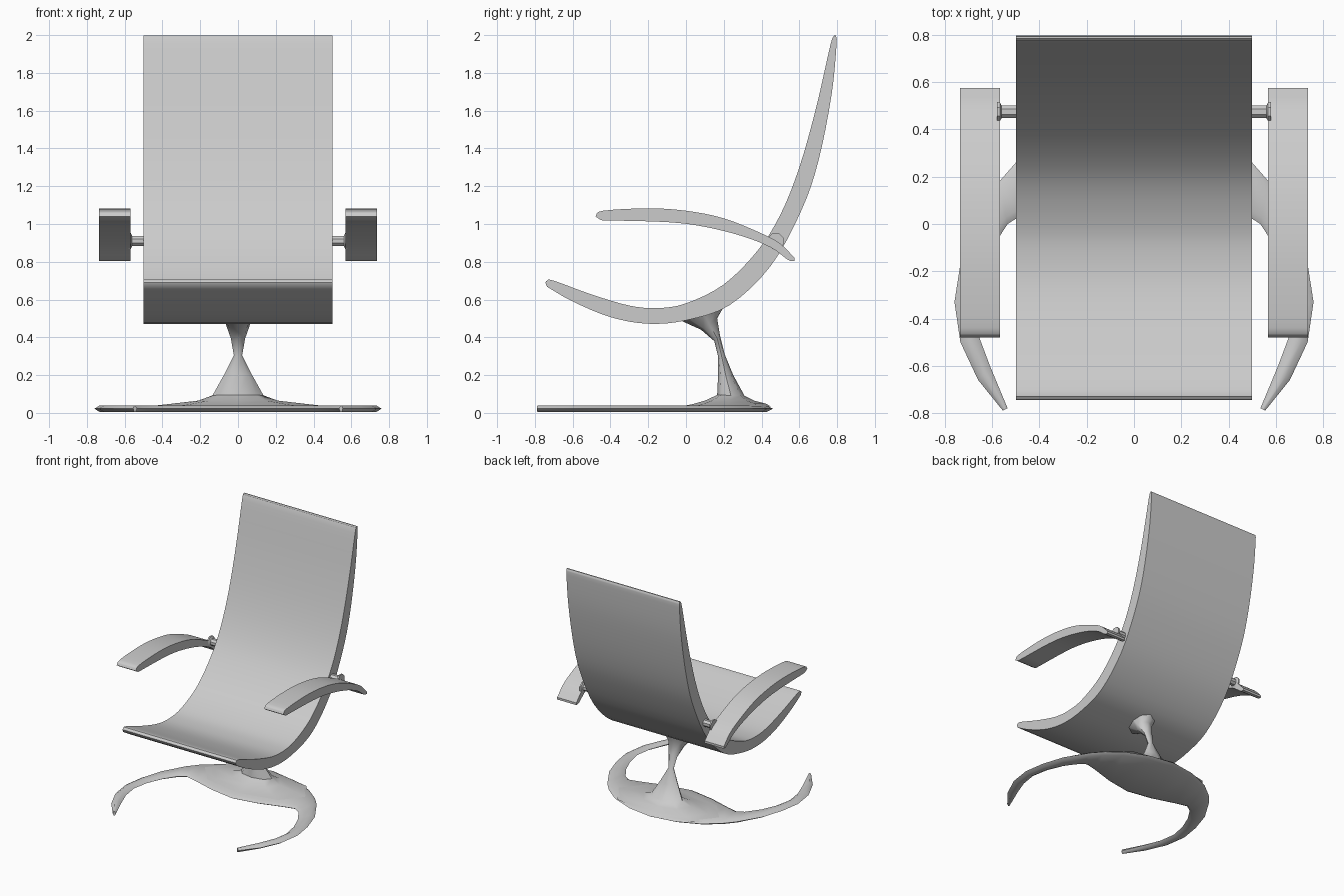
import bpy
import bmesh
import math
from mathutils import Vector

if "Cube" in bpy.data.objects:
    bpy.data.objects.remove(bpy.data.objects["Cube"], do_unlink=True)

COLOUR = (0.6, 0.6, 0.6, 1.0)
grey = bpy.data.materials.new("light grey")
grey.use_nodes = True
grey.diffuse_color = COLOUR
grey.node_tree.nodes["Principled BSDF"].inputs["Base Color"].default_value = COLOUR


def smooth_line(points, steps=4):
    """Catmull-Rom curve through the given points."""
    pts = [Vector(p) for p in points]
    pts = [2 * pts[0] - pts[1]] + pts + [2 * pts[-1] - pts[-2]]
    line = []
    for a, b, c, d in zip(pts, pts[1:], pts[2:], pts[3:]):
        for i in range(steps):
            t = i / steps
            line.append(0.5 * (2 * b + (c - a) * t
                               + (2 * a - 5 * b + 4 * c - d) * t ** 2
                               + (3 * b - a - 3 * c + d) * t ** 3))
    return line + [pts[-2]]


def loft(name, rings, angle=40):
    """Skin a row of closed rings, cap both ends and shade smooth."""
    bm = bmesh.new()
    rows = [[bm.verts.new(p) for p in ring] for ring in rings]
    n = len(rows[0])
    for a, b in zip(rows, rows[1:]):
        for i in range(n):
            j = (i + 1) % n
            bm.faces.new((a[i], a[j], b[j], b[i]))
    bm.faces.new(rows[0])
    bm.faces.new(rows[-1])
    bmesh.ops.recalc_face_normals(bm, faces=bm.faces)
    mesh = bpy.data.meshes.new(name)
    bm.to_mesh(mesh)
    bm.free()
    mesh.materials.append(grey)
    obj = bpy.data.objects.new(name, mesh)
    bpy.context.collection.objects.link(obj)
    bpy.ops.object.select_all(action="DESELECT")
    obj.select_set(True)
    bpy.context.view_layer.objects.active = obj
    bpy.ops.object.shade_smooth_by_angle(angle=math.radians(angle))
    return obj


def slab(name, upper, lower, x0, x1):
    """Side profile of two curves, stretched from x0 to x1."""
    outline = smooth_line(upper) + smooth_line(lower)
    return loft(name, [[(x, p.x, p.y) for p in outline] for x in (x0, x1)])


# Seat and back in one curved shell
seat_upper = [(-.745, .69), (-.735, .70), (-.70, .70), (-.5, .627), (-.3, .568), (-.15, .555),
              (0, .58), (.2, .68), (.38, .86), (.5, 1.05), (.6, 1.3),
              (.69, 1.62), (.765, 1.95), (.785, 1.998)]
seat_lower = [(.793, 1.998), (.797, 1.95), (.77, 1.68), (.7, 1.33), (.61, 1.07),
              (.45, .78), (.23, .57), (0, .49), (-.2, .472), (-.4, .507),
              (-.6, .59), (-.735, .667)]
slab("seat_shell", seat_upper, seat_lower, -.5, .5)

# Armrests and the short rods that hold them
arm_upper = [(-.48, 1.04), (-.44, 1.07), (-.2, 1.083), (0, 1.07), (.2, 1.03),
             (.4, .95), (.5, .895), (.575, .82)]
arm_lower = [(.575, .803), (.54, .81), (.45, .875), (.3, .935), (.1, .985),
             (-.1, 1.01), (-.45, 1.02)]
for side, label in ((1, "left"), (-1, "right")):
    slab(label + "_armrest", arm_upper, arm_lower, side * .568, side * .737)
    rod = []
    for x, r in ((.45, .028), (.56, .028), (.568, .045), (.58, .045)):
        turns = [math.tau * (k + .5) / 8 for k in range(8)]
        rod.append([(side * x, .475 + r * math.cos(t), .91 + r * math.sin(t)) for t in turns])
    loft(label + "_arm_rod", rod, 30)

# Crescent floor base: outer and inner edge from the middle to a tip
outer = [(0, .46), (.2, .43), (.38, .355), (.5, .26), (.57, .18), (.68, 0),
         (.735, -.17), (.76, -.33), (.735, -.5), (.66, -.66), (.555, -.79)]
inner = [(0, -.08), (.2, -.045), (.38, .01), (.48, .035), (.535, 0), (.6, -.1),
         (.65, -.22), (.675, -.35), (.655, -.48), (.61, -.6), (.535, -.78)]
half = list(zip(outer, inner))
whole = [((-o[0], o[1]), (-i[0], i[1])) for o, i in half[:0:-1]] + half
rings = []
for o, i in whole:
    o, i = Vector(o), Vector(i)
    inset = (i - o).normalized() * min(.03, .3 * (i - o).length)
    section = [(o, .022), (o + inset, .038), (i - inset, .038),
               (i, .022), (i - inset, .006), (o + inset, .006)]
    rings.append([(p.x, p.y, z) for p, z in section])
loft("floor_base", rings, 60)

# Pedestal: front point, back point and half width of each ring
levels = [((-.03, .034), (.45, .034), .48), ((.03, .045), (.42, .05), .36),
          ((.1, .065), (.36, .065), .21), ((.165, .095), (.31, .09), .135),
          ((.17, .2), (.25, .2), .075), ((.17, .3), (.205, .31), .022),
          ((.15, .38), (.18, .41), .038), ((.08, .44), (.165, .5), .065),
          ((-.03, .49), (.21, .58), .1)]
rings = []
for (y0, z0), (y1, z1), w in levels:
    ring = []
    for k in range(8):
        t = math.tau * k / 8
        f = (1 - math.cos(t)) / 2
        ring.append((w * math.sin(t), y0 + (y1 - y0) * f, z0 + (z1 - z0) * f))
    rings.append(ring)
loft("pedestal", rings, 50)
